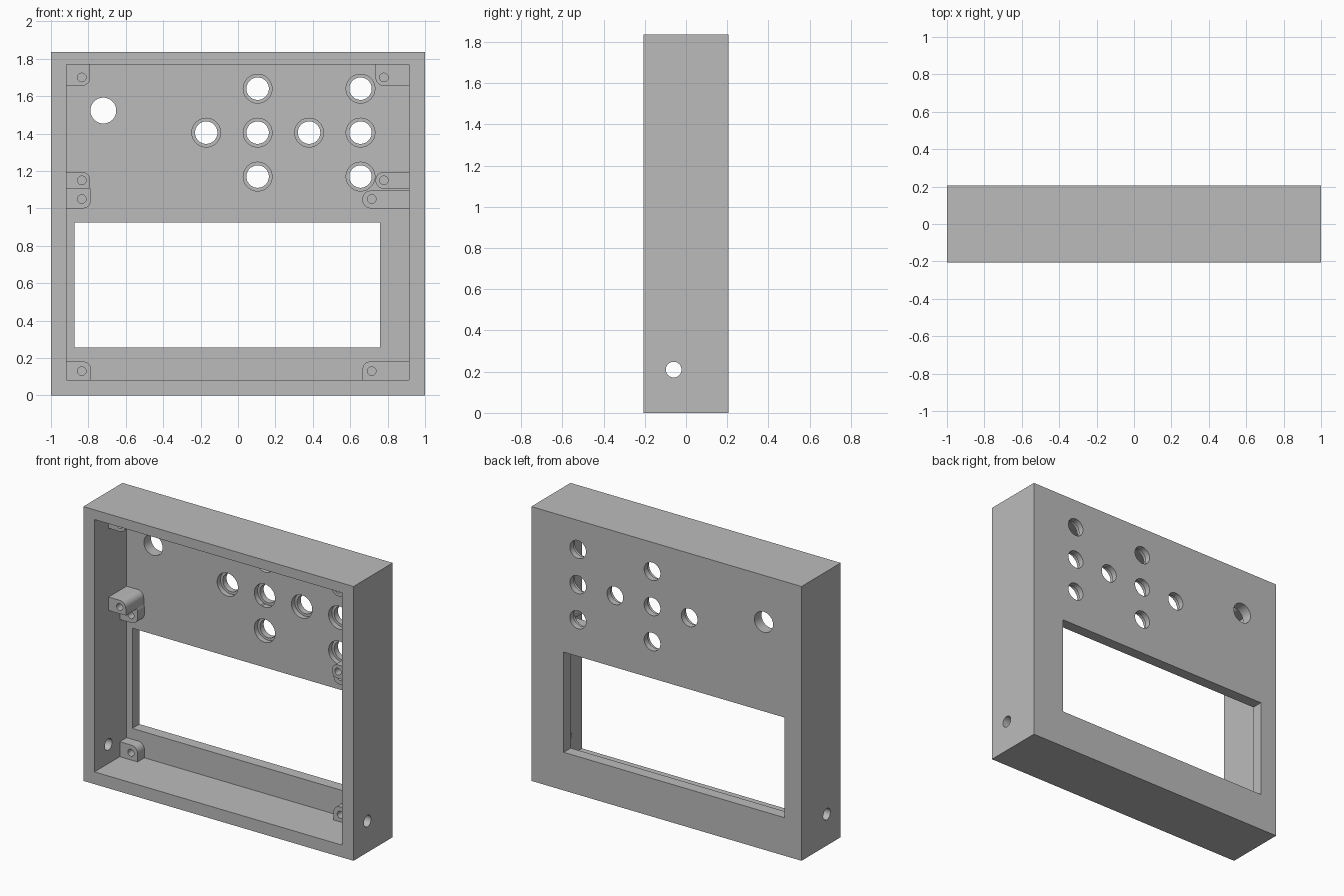
import bpy, bmesh
from math import pi, cos, sin
from mathutils import Matrix, Vector

if "Cube" in bpy.data.objects:
    bpy.data.objects.remove(bpy.data.objects["Cube"], do_unlink=True)

grey = bpy.data.materials.new("plain grey")
grey.use_nodes = True
grey.diffuse_color = (0.5, 0.5, 0.5, 1)
grey.node_tree.nodes["Principled BSDF"].inputs["Base Color"].default_value = (0.5, 0.5, 0.5, 1)

FRONT, BACK, TOP = -0.207, 0.207, 1.835
PANEL = 0.132                      # inner face of the back panel
IN_L, IN_R, IN_B, IN_T = -0.917, 0.915, 0.082, 1.77


def make_object(name, bm):
    mesh = bpy.data.meshes.new(name)
    bmesh.ops.recalc_face_normals(bm, faces=bm.faces)
    bm.to_mesh(mesh)
    bm.free()
    mesh.materials.append(grey)
    ob = bpy.data.objects.new(name, mesh)
    bpy.context.collection.objects.link(ob)
    return ob


def box(name, x0, x1, y0, y1, z0, z1):
    bm = bmesh.new()
    size = Matrix.Diagonal((x1 - x0, y1 - y0, z1 - z0, 1))
    centre = Vector(((x0 + x1) / 2, (y0 + y1) / 2, (z0 + z1) / 2))
    bmesh.ops.create_cube(bm, size=1, matrix=Matrix.Translation(centre) @ size)
    return make_object(name, bm)


def cylinder(name, centre, radius, length, axis="X"):
    """Cylinder lying along y when turned about X, along x when about Y."""
    bm = bmesh.new()
    turn = Matrix.Translation(centre) @ Matrix.Rotation(pi / 2, 4, axis)
    bmesh.ops.create_cone(bm, cap_ends=True, segments=48, radius1=radius,
                          radius2=radius, depth=length, matrix=turn)
    return make_object(name, bm)


def cut(target, cutter):
    cutter.hide_render = True
    mod = target.modifiers.new("cut", "BOOLEAN")
    mod.operation, mod.solver, mod.object = "DIFFERENCE", "EXACT", cutter
    bpy.context.view_layer.objects.active = target
    bpy.ops.object.modifier_apply(modifier=mod.name)
    bpy.data.objects.remove(cutter, do_unlink=True)


def smooth(ob):
    bpy.ops.object.select_all(action="DESELECT")
    ob.select_set(True)
    bpy.context.view_layer.objects.active = ob
    bpy.ops.object.shade_smooth_by_angle(angle=pi / 6)


# Open-fronted case with a display window in the back panel
case = box("case", -1, 1, FRONT, BACK, 0, TOP)
cut(case, box("cavity_cutter", IN_L, IN_R, FRONT - 0.1, PANEL, IN_B, IN_T))
cut(case, box("window_cutter", -0.875, 0.76, 0, 0.4, 0.255, 0.925))

# Counterbored button holes: a cross and a column
buttons = [(-0.17, 1.405), (0.38, 1.405)]
buttons += [(x, z) for x in (0.105, 0.655) for z in (1.17, 1.405, 1.64)]
for x, z in buttons:
    cut(case, cylinder("button_cutter", (x, 0.2, z), 0.06, 0.3))
    cut(case, cylinder("counterbore_cutter", (x, PANEL, z), 0.077, 0.07))

# Plain round hole, and a cable hole through both side walls
cut(case, cylinder("round_cutter", (-0.72, 0.2, 1.523), 0.069, 0.3))
cut(case, cylinder("cable_cutter", (0, -0.06, 0.21), 0.038, 3, "Y"))
smooth(case)


# Mounting lugs on the side walls, with rounded inner corners and screw holes
def lug(name, wall, end, z0, z1, front, hole, round_low, round_high):
    side = 1 if end > wall else -1
    r = 0.045
    outline = [(wall - side * 0.02, z1), (wall - side * 0.02, z0)]
    for z, rounded, up in ((z0, round_low, -1), (z1, round_high, 1)):
        if rounded:
            arc = []
            for i in range(9):
                a = i / 8 * pi / 2
                arc.append((end - side * r * (1 - cos(a)), z - up * r * (1 - sin(a))))
            outline += arc if up > 0 else arc[::-1]
        else:
            outline.append((end, z))
    bm = bmesh.new()
    face = bm.faces.new([bm.verts.new((x, front, z)) for x, z in outline])
    grown = bmesh.ops.extrude_face_region(bm, geom=[face])
    verts = [g for g in grown["geom"] if isinstance(g, bmesh.types.BMVert)]
    bmesh.ops.translate(bm, verts=verts, vec=(0, PANEL + 0.01 - front, 0))
    ob = make_object(name, bm)
    cut(ob, cylinder("screw_cutter", (hole[0], front, hole[1]), 0.023, 0.2 if front < 0 else 0.12))
    smooth(ob)


HIGH, LOW = -0.058, 0.06           # front faces of the tall and short lugs
for tag, wall, end_high, end_low, hole_high, hole_low in (
        ("right", IN_L, -0.79, -0.785, -0.835, -0.835),
        ("left", IN_R, 0.735, 0.665, 0.78, 0.715)):
    lug(tag + "_top_lug", wall, end_high, 1.655, IN_T + 0.02, HIGH, (hole_high, 1.7), True, False)
    lug(tag + "_upper_middle_lug", wall, end_high, 1.105, 1.195, HIGH, (hole_high, 1.15),
        tag == "left", True)
    lug(tag + "_lower_middle_lug", wall, end_low, 1.0, 1.13 if tag == "right" else 1.095,
        LOW, (hole_low, 1.05), True, True)
    lug(tag + "_bottom_lug", wall, end_low, IN_B - 0.02, 0.182, LOW, (hole_low, 0.13), False, True)
